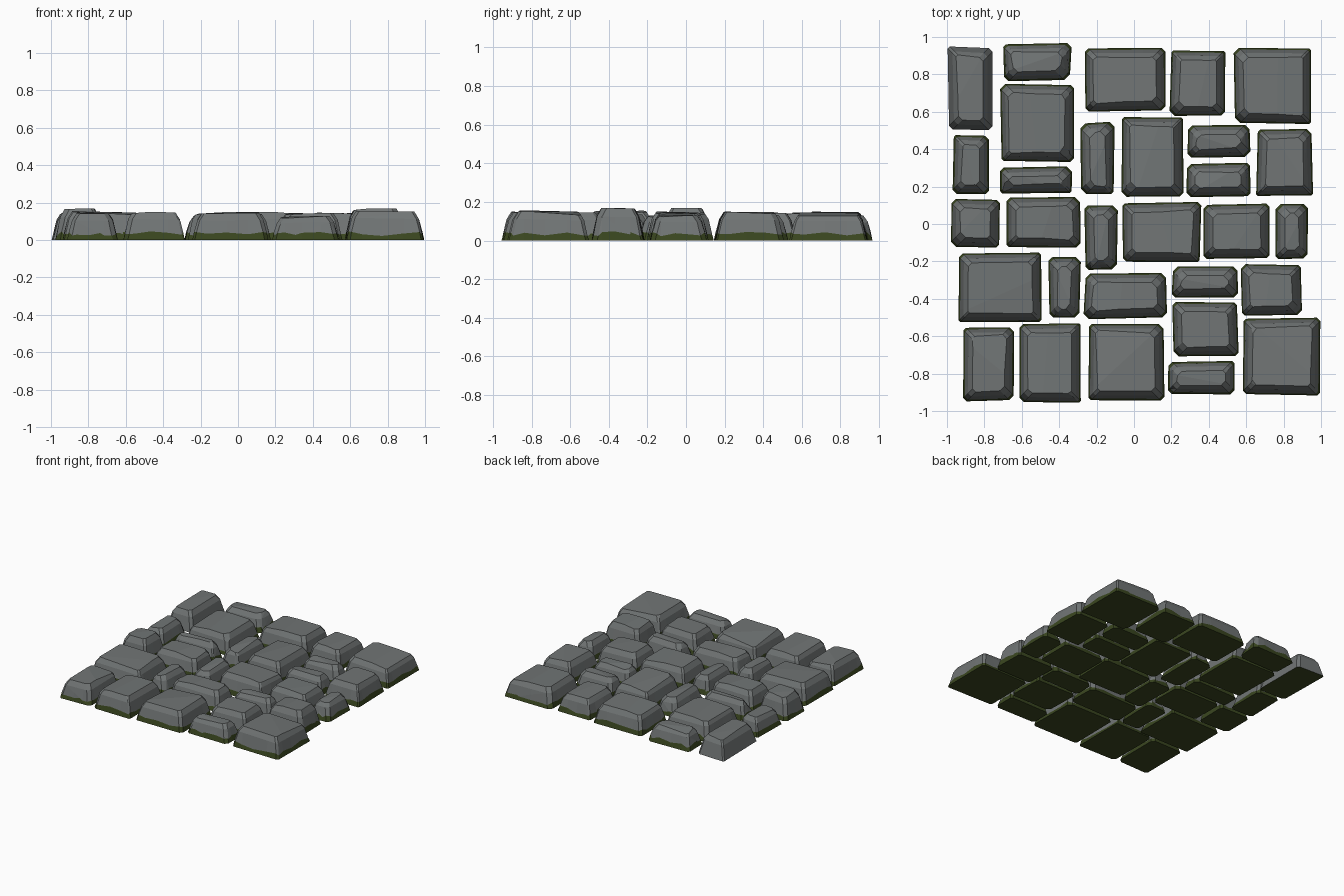
import bpy, bmesh, random
from mathutils import Vector

if "Cube" in bpy.data.objects:
    bpy.data.objects.remove(bpy.data.objects["Cube"])

random.seed(11)
R = random.uniform


def material(name, rgb):
    m = bpy.data.materials.new(name)
    m.diffuse_color = (*rgb, 1)
    m.use_nodes = True
    m.node_tree.nodes["Principled BSDF"].inputs["Base Color"].default_value = m.diffuse_color
    return m


STONE = material("grey stone", (0.165, 0.178, 0.178))
MOSS = material("green moss", (0.042, 0.062, 0.014))

# Each paving stone: x0, x1, y0, y1 in hundredths
ROWS = [
    # back rows
    [(-100, -75, 50, 95), (-70, -33, 76, 97), (-72, -32, 33, 75), (-72, -33, 16, 31),
     (-27, 17, 60, 95), (19, 49, 57, 93), (53, 95, 53, 95)],
    # middle rows
    [(-97, -77, 15, 48), (-29, -10, 15, 55), (-7, 27, 14, 58), (28, 63, 35, 53),
     (28, 63, 14, 33), (65, 96, 15, 51)],
    [(-98, -71, -13, 14), (-69, -28, -13, 15), (-27, -8, -25, 11), (-7, 36, -21, 12),
     (37, 73, -19, 11), (75, 94, -19, 11)],
    # front rows
    [(-94, -49, -53, -15), (-46, -28, -51, -17), (-27, 18, -51, -26), (20, 56, -40, -22),
     (57, 90, -49, -21), (20, 56, -71, -41)],
    [(-92, -64, -95, -55), (-62, -28, -96, -53), (-25, 17, -95, -53), (18, 54, -92, -73),
     (58, 100, -92, -50)],
]
TALL = {(-98, -71, -13, 14), (57, 90, -49, -21)}
BARE = {(-100, -75, 50, 95)}


def ring(hx, hy, corners, inset, z, tilt):
    """Rectangle with chamfered, slightly skewed corners."""
    pts = []
    for (sx, sy), (cut, jx, jy) in zip(((-1, -1), (1, -1), (1, 1), (-1, 1)), corners):
        px, py = sx * (hx - jx - inset), sy * (hy - jy - inset)
        for p in ((px - sx * cut, py), (px, py - sy * cut)):
            pts.append(Vector((p[0], p[1], z + tilt[0] * p[0] + tilt[1] * p[1])))
    return pts


def slice_off(bm, co, no):
    """Cut away everything beyond a plane and cap the hole."""
    res = bmesh.ops.bisect_plane(bm, geom=bm.verts[:] + bm.edges[:] + bm.faces[:], dist=1e-5,
                                 plane_co=co, plane_no=no, clear_outer=True)
    edges = [e for e in res["geom_cut"] if isinstance(e, bmesh.types.BMEdge)]
    if len(edges) > 2:
        bmesh.ops.holes_fill(bm, edges=edges, sides=0)


def score(bm, co, no):
    bmesh.ops.bisect_plane(bm, geom=bm.verts[:] + bm.edges[:] + bm.faces[:], dist=1e-5,
                           plane_co=co, plane_no=no)


def stone(index, box):
    x0, x1, y0, y1 = (v / 100 for v in box)
    hx, hy = (x1 - x0) / 2, (y1 - y0) / 2
    small = min(hx, hy) < 0.11
    h = 0.172 if box in TALL else (R(0.128, 0.142) if small else R(0.145, 0.156))
    bm = bmesh.new()

    # tapered body with a bevelled top
    corners = [(R(0.008, 0.03), R(0, 0.012), R(0, 0.012)) for _ in range(4)]
    tilt = (R(-0.025, 0.025), R(-0.025, 0.025))
    pts = ring(hx, hy, corners, 0, 0, (0, 0))
    pts += ring(hx, hy, corners, 0.026, h * 0.72, tilt)
    pts += ring(hx, hy, corners, 0.05, h - 0.004, tilt)
    for p in pts:
        bm.verts.new(p)
    bmesh.ops.convex_hull(bm, input=bm.verts[:])
    bmesh.ops.dissolve_limit(bm, angle_limit=0.02, verts=bm.verts[:], edges=bm.edges[:])

    # chipped top corners
    for sx, sy in random.sample(((-1, -1), (1, -1), (1, 1), (-1, 1)), 3):
        slice_off(bm, Vector((sx * (hx - R(0.06, 0.09)), sy * (hy - 0.05), h)),
                  Vector((sx * R(0.5, 1), sy * R(0.5, 1), R(0.9, 1.8))).normalized())
    # shallow slanted facet; runs along the crack line on small stones
    s = random.choice((-1, 1))
    if small:
        n = Vector((-0.05, 0.14 * s, 1)) if hx > hy else Vector((0.14 * s, -0.05, 1))
        slice_off(bm, Vector((0, 0, h - 0.003)), n.normalized())
    else:
        slice_off(bm, Vector((0, 0, h - 0.002)),
                  Vector((R(0.04, 0.1) * s, R(-0.08, 0.08), 1)).normalized())

    # ragged moss line around the foot
    line = 0.036
    if box not in BARE:
        score(bm, Vector((0, 0, line)), Vector((0, 0, 1)))
        for k in (-0.6, -0.1, 0.45):
            score(bm, Vector((k * hx, 0, 0)), Vector((1, 0, 0)))
            score(bm, Vector((0, k * hy, 0)), Vector((0, 1, 0)))
    for f in bm.faces:
        f.material_index = 1 if f.calc_center_median().z < line - 0.002 and (
            box not in BARE or all(v.co.z < 0.001 for v in f.verts)) else 0
    for v in bm.verts:
        if abs(v.co.z - line) < 1e-4:
            v.co.z += R(-0.014, 0.011)
    bmesh.ops.recalc_face_normals(bm, faces=bm.faces[:])

    mesh = bpy.data.meshes.new("paving_stone")
    bm.to_mesh(mesh)
    bm.free()
    mesh.materials.append(STONE)
    mesh.materials.append(MOSS)
    ob = bpy.data.objects.new(f"paving_stone_{index:02d}", mesh)
    ob.location = ((x0 + x1) / 2, (y0 + y1) / 2, 0)
    bpy.context.collection.objects.link(ob)


for i, box in enumerate([b for row in ROWS for b in row], 1):
    stone(i, box)
